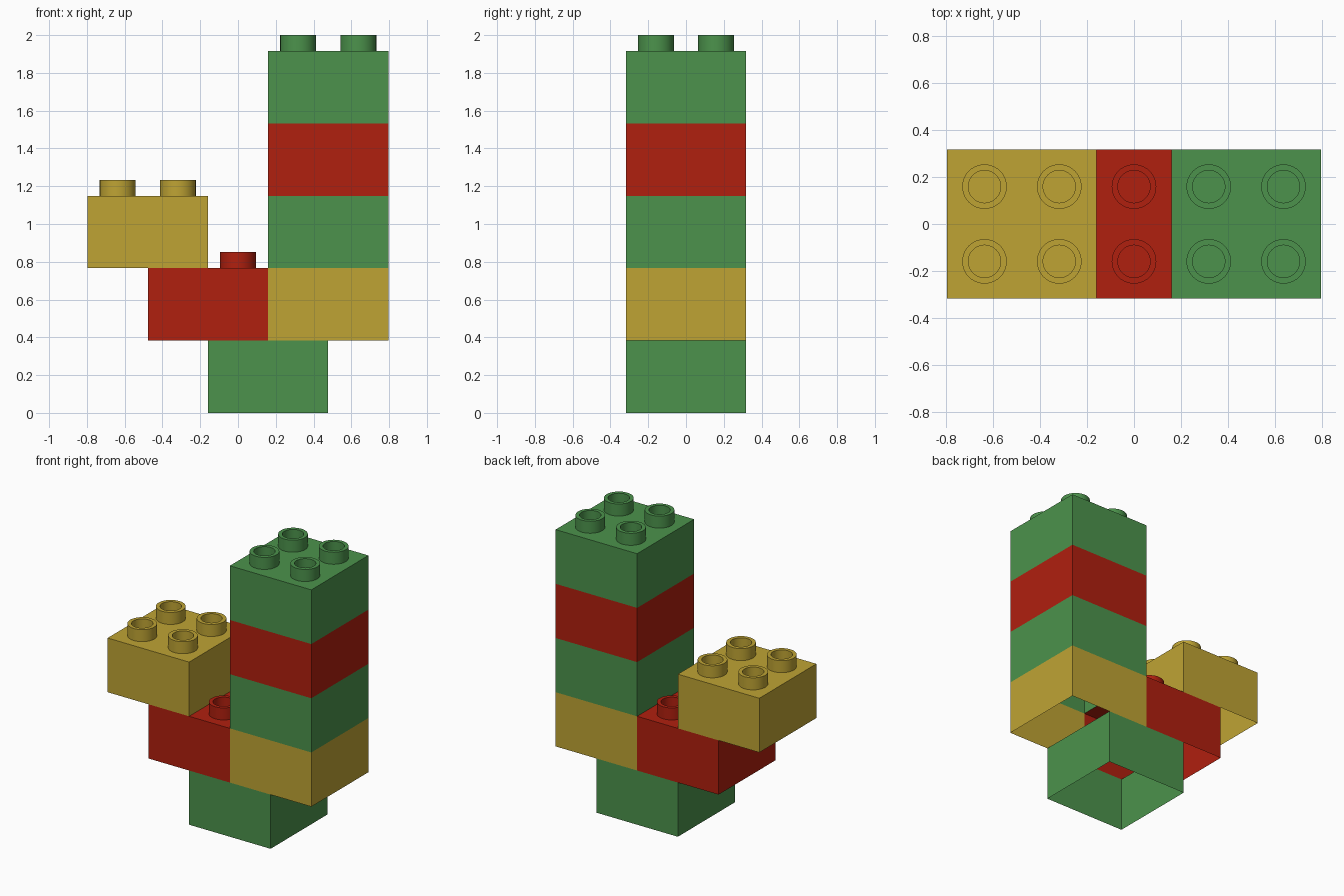
import bpy, bmesh, math
from mathutils import Vector

default = bpy.data.objects.get("Cube")
if default:
    bpy.data.objects.remove(default, do_unlink=True)

UNIT = 0.3185          # stud spacing
BRICK_H = 0.383        # brick height
STUD_H = 0.085
STUD_R, BORE_R = 0.095, 0.069


def material(name, rgb):
    mat = bpy.data.materials.new(name)
    mat.use_nodes = True
    color = (*rgb, 1.0)
    mat.diffuse_color = color
    mat.node_tree.nodes["Principled BSDF"].inputs["Base Color"].default_value = color
    return mat


GREEN = material("green", (0.072, 0.29, 0.072))
RED = material("red", (0.435, 0.014, 0.0045))
YELLOW = material("yellow", (0.52, 0.37, 0.034))


def add_stud(bm, x, y, z):
    """Hollow round stud, turned from a four-point profile."""
    profile = [(STUD_R, 0), (STUD_R, STUD_H), (BORE_R, STUD_H), (BORE_R, 0)]
    verts = [bm.verts.new((x + r, y, z + h)) for r, h in profile]
    edges = [bm.edges.new(pair) for pair in zip(verts, verts[1:])]
    bmesh.ops.spin(bm, geom=verts + edges, cent=(x, y, z), axis=(0, 0, 1),
                   angle=math.tau, steps=40, use_merge=True)
    stud = [f for f in bm.faces if (f.calc_center_median() - Vector((x, y, z))).length < STUD_R * 1.5
            and f.calc_center_median().z > z + 0.001]
    bmesh.ops.recalc_face_normals(bm, faces=stud)
    # point the rim upward
    rim = next(f for f in stud if f.calc_center_median().z > z + STUD_H * 0.9)
    if rim.normal.z < 0:
        bmesh.ops.reverse_faces(bm, faces=stud)


def brick(name, mat, start, level, sides="lr", top=None):
    """Open-bottomed two-by-two shell; start is its left edge in stud units.
    sides lists the end walls, top gives the exposed columns of studs."""
    bm = bmesh.new()
    x0, x1 = start * UNIT, (start + 2) * UNIT
    z0, z1 = level * BRICK_H, (level + 1) * BRICK_H

    def quad(*corners):
        bm.faces.new([bm.verts.new(c) for c in corners])

    y = UNIT
    quad((x0, -y, z0), (x1, -y, z0), (x1, -y, z1), (x0, -y, z1))
    quad((x1, y, z0), (x0, y, z0), (x0, y, z1), (x1, y, z1))
    if "l" in sides:
        quad((x0, y, z0), (x0, -y, z0), (x0, -y, z1), (x0, y, z1))
    if "r" in sides:
        quad((x1, -y, z0), (x1, y, z0), (x1, y, z1), (x1, -y, z1))
    if top:
        a, b = (start + top[0]) * UNIT, (start + top[1]) * UNIT
        quad((a, -y, z1), (b, -y, z1), (b, y, z1), (a, y, z1))
    bmesh.ops.remove_doubles(bm, verts=bm.verts[:], dist=1e-5)
    if top:
        for column in range(*top):
            for row in (-0.5, 0.5):
                add_stud(bm, (start + column + 0.5) * UNIT, row * UNIT, z1)

    mesh = bpy.data.meshes.new(name)
    bm.to_mesh(mesh)
    bm.free()
    mesh.materials.append(mat)
    obj = bpy.data.objects.new(name, mesh)
    bpy.context.collection.objects.link(obj)
    bpy.context.view_layer.objects.active = obj
    bpy.ops.object.select_all(action="DESELECT")
    obj.select_set(True)
    bpy.ops.object.shade_smooth_by_angle(angle=math.radians(30))


# Base and the two joined bricks resting on it
brick("base_brick", GREEN, -0.5, 0)
brick("middle_brick", RED, -1.5, 1, sides="l", top=(1, 2))
brick("tower_foot_brick", YELLOW, 0.5, 1, sides="r")

# Side arm
brick("arm_brick", YELLOW, -2.5, 2, top=(0, 2))

# Tower
brick("tower_lower_brick", GREEN, 0.5, 2)
brick("tower_middle_brick", RED, 0.5, 3)
brick("tower_top_brick", GREEN, 0.5, 4, top=(0, 2))
